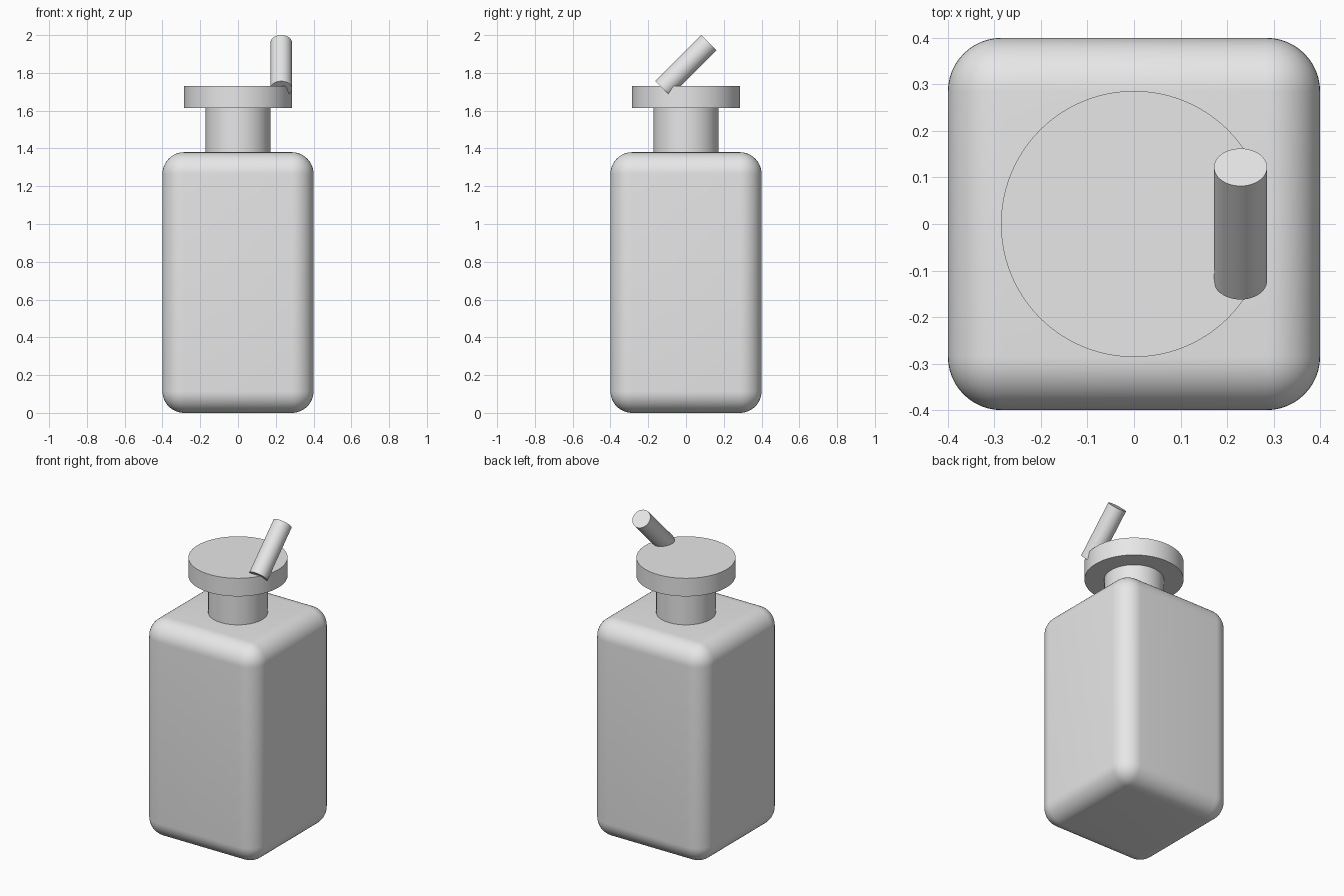
import bpy
import math

if "Cube" in bpy.data.objects:
    bpy.data.objects.remove(bpy.data.objects["Cube"], do_unlink=True)

# Single grey finish
grey = bpy.data.materials.new("plain_grey")
grey.use_nodes = True
colour = (0.8, 0.8, 0.8, 1)
grey.diffuse_color = colour
grey.node_tree.nodes["Principled BSDF"].inputs["Base Color"].default_value = colour


def finish(name):
    obj = bpy.context.object
    obj.name = name
    obj.data.materials.append(grey)
    bpy.ops.object.shade_smooth_by_angle(angle=math.radians(35))
    return obj


def cylinder(name, radius, depth, location, tilt=0):
    bpy.ops.mesh.primitive_cylinder_add(vertices=96, radius=radius, depth=depth,
                                        location=location, rotation=(tilt, 0, 0))
    return finish(name)


# Square bottle with rounded edges
height = 1.38
bpy.ops.mesh.primitive_cube_add(size=1, location=(0, 0, height / 2))
bpy.context.object.scale = (0.8, 0.8, height)
bpy.ops.object.transform_apply(location=False, rotation=False, scale=True)
bevel = bpy.context.object.modifiers.new("rounded_edges", "BEVEL")
bevel.width = 0.115
bevel.segments = 12
bpy.ops.object.modifier_apply(modifier=bevel.name)
finish("bottle_body")

# Neck, pump disc and the slanted spout at its left rim
cylinder("bottle_neck", 0.172, 0.25, (0, 0, 1.495))
cylinder("pump_disc", 0.286, 0.115, (0, 0, 1.672))
cylinder("spout", 0.057, 0.345, (0.229, 0, 1.838), -math.radians(45))
